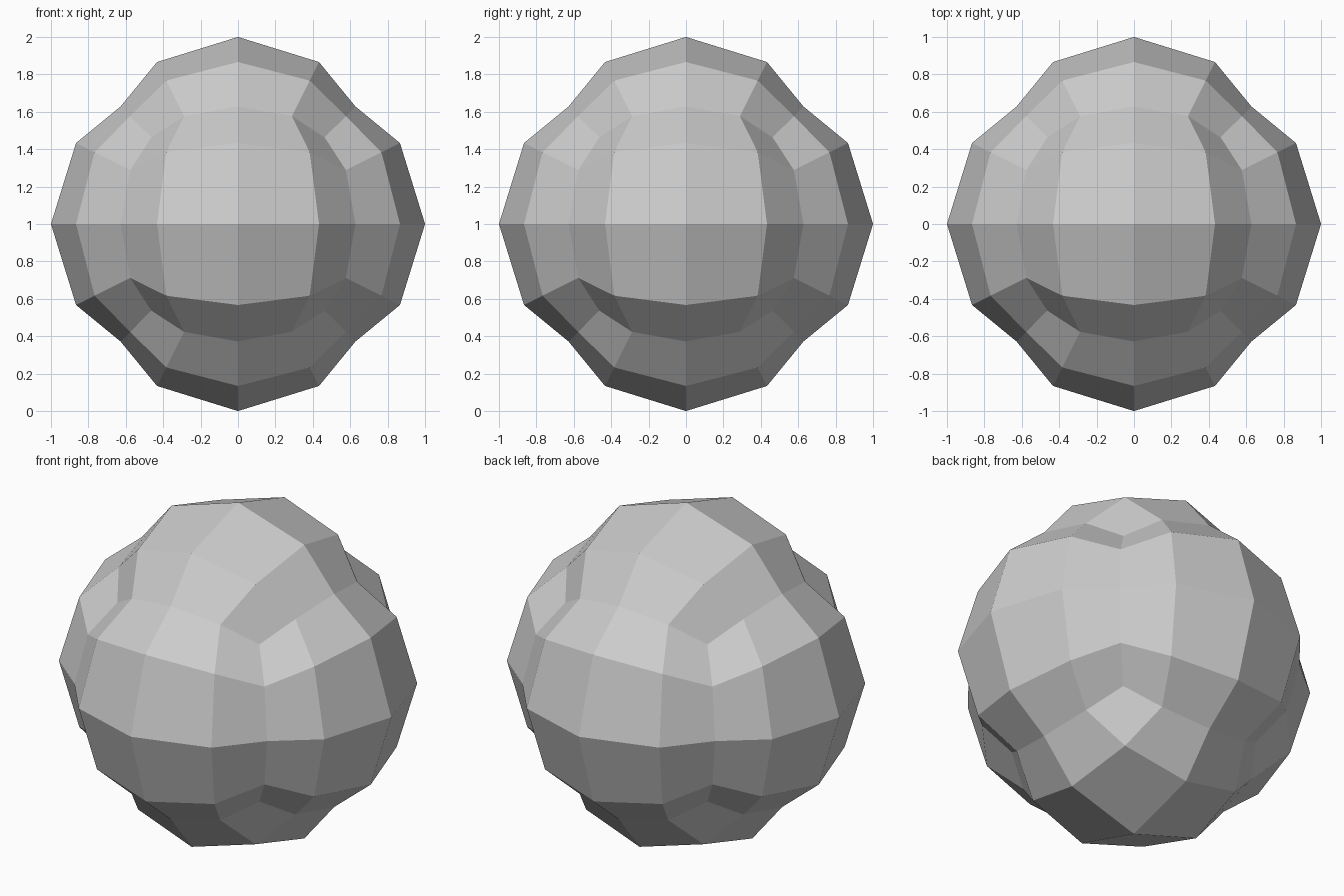
import bpy, bmesh

if "Cube" in bpy.data.objects:
    bpy.data.objects.remove(bpy.data.objects["Cube"])

# Cube with a 4 x 4 grid on each side
bm = bmesh.new()
bmesh.ops.create_cube(bm, size=2)
bmesh.ops.subdivide_edges(bm, edges=bm.edges[:], cuts=3, use_grid_fill=True)

# Over-rounded past a sphere, so the cube's edges and corners sink inwards
CAST = 1.27
for v in bm.verts:
    v.co *= (1 - CAST) + CAST / v.co.length
bmesh.ops.recalc_face_normals(bm, faces=bm.faces[:])

# Flat-shaded rock standing on the floor
mesh = bpy.data.meshes.new("lobed_ball")
bm.to_mesh(mesh)
bm.free()
ball = bpy.data.objects.new("lobed_ball", mesh)
ball.location.z = 1
bpy.context.collection.objects.link(ball)
